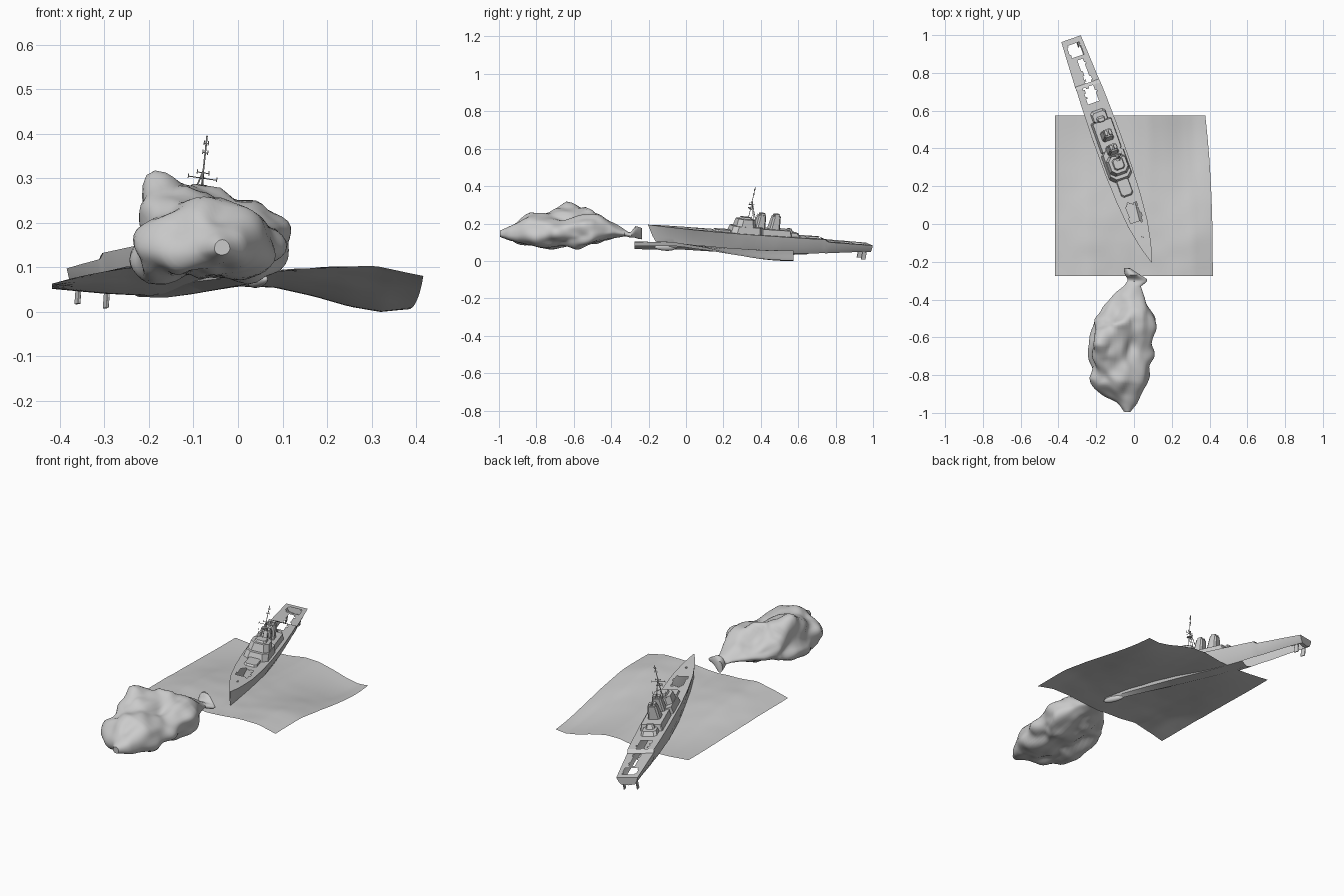
import bpy, bmesh, math
from mathutils import Vector, Matrix, noise

if "Cube" in bpy.data.objects:
    bpy.data.objects.remove(bpy.data.objects["Cube"])

SHIP = (Matrix.Translation((0.080, -0.215, 0.073)) @ Matrix.Rotation(math.radians(19.65), 4, 'Z')
        @ Matrix.Rotation(math.radians(-3.4), 4, 'X') @ Matrix.Rotation(math.radians(8), 4, 'Y'))


def make(name, verts, faces, mat=None, smooth=None):
    me = bpy.data.meshes.new(name)
    me.from_pydata([tuple(v) for v in verts], [], faces)
    bm = bmesh.new()
    bm.from_mesh(me)
    bmesh.ops.recalc_face_normals(bm, faces=bm.faces)
    bm.to_mesh(me)
    bm.free()
    if mat:
        me.transform(mat)
    ob = bpy.data.objects.new(name, me)
    bpy.context.collection.objects.link(ob)
    if smooth:
        bpy.ops.object.select_all(action='DESELECT')
        ob.select_set(True)
        bpy.context.view_layer.objects.active = ob
        bpy.ops.object.shade_smooth_by_angle(angle=math.radians(smooth))
    return ob


def interp(x, table, col=1):
    if x <= table[0][0]:
        return table[0][col]
    for a, b in zip(table, table[1:]):
        if x <= b[0]:
            return a[col] + (b[col] - a[col]) * (x - a[0]) / (b[0] - a[0])
    return table[-1][col]


def grid_faces(rows, cols, wrap=False):
    n = cols if wrap else cols - 1
    return [(i * cols + j, i * cols + (j + 1) % cols, (i + 1) * cols + (j + 1) % cols, (i + 1) * cols + j)
            for i in range(rows - 1) for j in range(n)]


# Water sheet: high front edge, low wavy back edge
front = [(-.42, .062), (-.33, .085), (-.24, .102), (-.1, .092), (0, .085), (.1, .093), (.2, .1), (.31, .103), (.42, .08)]
back = [(-.42, .052), (-.3, .041), (-.2, .036), (-.1, .041), (0, .057), (.08, .055), (.17, .035), (.25, .012),
        (.32, .0), (.38, .006)]
N = 40
verts = []
for i in range(N + 1):
    v = i / N
    y = -.275 + .85 * v
    t = min(max((y + .15) / .68, 0), 1)
    t = t * t * (3 - 2 * t)
    for j in range(N + 1):
        u = j / N
        x = -.418 + u * (.835 - .04 * v ** 2.5)
        z = interp(x, front) * (1 - t) + interp(x, back) * t
        verts.append((x, y, z + .004 * noise.noise((x * 9, y * 9, 0)) * (1 - t)))
make("water_surface", verts, grid_faces(N + 1, N + 1), smooth=60)

# Lumpy mass ahead of the bow: y, left, right, bottom, top, crest x
secs = [(-.995, -.055, -.015, .125, .165, -.04), (-.95, -.09, .02, .10, .185, -.04), (-.9, -.15, .035, .085, .21, -.08),
        (-.82, -.24, .045, .08, .255, -.14), (-.72, -.25, .085, .068, .295, -.18), (-.64, -.235, .10, .07, .35, -.18),
        (-.56, -.235, .11, .08, .305, -.15), (-.5, -.23, .11, .09, .25, -.06), (-.44, -.18, .085, .11, .215, -.02),
        (-.38, -.12, .05, .125, .195, -.02), (-.33, -.055, .035, .13, .165, -.01), (-.3, -.03, .075, .125, .15, .01),
        (-.27, -.05, .03, .12, .185, -.03), (-.235, -.055, -.02, .115, .175, -.04)]
R, C = 64, 56
verts = []
for i in range(R + 1):
    y = -.995 + .76 * i / R
    l, r, b, t, p = (interp(y, secs, k) for k in range(1, 6))
    base = min(t, .25)
    xc, w = (l + r) / 2, (r - l) / 2
    zm = b + (base - b) * .42
    amp = .052 * min(1, w / .15)
    for j in range(C):
        a = 2 * math.pi * j / C
        c, s = math.cos(a), math.sin(a)
        x = xc + w * c
        z = zm + (base - zm if s > 0 else zm - b) * s
        # upper knob rising from the body
        z += (t - base) * min(1, max(0, 3 * s)) * math.exp(-((x - p) / .065) ** 2)
        q = Vector((x * 9, y * 5.5, z * 8))
        d = amp * (noise.noise(q) + .4 * noise.noise(q * 2.1))
        verts.append((x + d * c, y + .6 * amp * noise.noise(q + Vector((9, 3, 1))), max(z + d * s, .062)))
faces = grid_faces(R + 1, C, True) + [tuple(range(C)), tuple(R * C + j for j in range(C))]
make("billowing_mass", verts, faces, smooth=50)

# Hull: s along deck, s along keel, deck half width, waterline half width, keel height, deck height
hull = [(0, .06, .002, .001, .01, .122), (.05, .09, .018, .005, .002, .121), (.1, .12, .032, .012, 0, .12),
        (.22, .22, .055, .03, 0, .117), (.36, .36, .068, .048, 0, .114), (.52, .52, .075, .064, 0, .112),
        (.72, .72, .076, .069, .002, .111), (.9, .9, .072, .065, .014, .11), (1.0, 1.0, .068, .061, .025, .11),
        (1.004, 1.004, .068, .061, .025, .097), (1.15, 1.15, .061, .053, .041, .095), (1.262, 1.262, .055, .047, .05, .093)]
S = 64
verts, stations = [], []
for i in range(S + 1):
    s0 = 1.262 * i / S
    sk, d, w, k, h = (interp(s0, hull, n) for n in range(1, 6))
    stations.append(s0)
    mid = k + (h - k) * .5
    half = [(d, s0, h), (w, (s0 + sk) / 2, mid), (w * .75, sk, k + (mid - k) * .25)]
    verts += half + [(0, sk, k)] + [(-x, y, z) for x, y, z in reversed(half)]
faces = []
for f in grid_faces(S + 1, 7):
    row, col = divmod(f[0], 7)
    # open belly beneath the aft deck
    if not (col in (2, 3) and .9 < stations[row] < 1.24):
        faces.append(f)
faces.append(tuple(S * 7 + j for j in range(7)))
make("hull", verts, faces, SHIP, 35)

# Deck with ragged openings: s0, s1, u0, u1
holes = [(.23, .33, -.03, .03), (.9, .99, -.034, .028), (1.015, 1.14, -.004, .026), (1.16, 1.23, -.036, .034)]
D, W = 126, 16
verts = []
for i in range(D + 1):
    s = 1.262 * i / D
    for j in range(W + 1):
        verts.append((interp(s, hull, 2) * (2 * j / W - 1), s, interp(s, hull, 5)))
faces = []
for f in grid_faces(D + 1, W + 1):
    c = sum((Vector(verts[k]) for k in f), Vector()) / 4
    n = .012 * noise.noise((c.x * 50, c.y * 50, 2))
    if not any(a + n < c.y < b + n and u0 + n < c.x < u1 + n for a, b, u0, u1 in holes):
        faces.append(f)
make("deck", verts, faces, SHIP)


def block(name, s0, s1, w, h0, h1, front_in=0., back_in=0., side_in=0., chamfer=.0, u=0.):
    """Tapered house with optional cut corners."""
    verts = []
    for h, a, b, e in ((h0, s0, s1, w), (h1, s0 + front_in, s1 - back_in, w - side_in)):
        c = max(chamfer, .001)
        verts += [(u + x, y, h) for x, y in ((-e + c, a), (e - c, a), (e, a + c), (e, b - c),
                                             (e - c, b), (-e + c, b), (-e, b - c), (-e, a + c))]
    faces = [tuple(range(8)), tuple(range(8, 16))] + [(j, (j + 1) % 8, 8 + (j + 1) % 8, 8 + j) for j in range(8)]
    return make(name, verts, faces, SHIP)


# Superstructure, bow to stern
block("forward_low_house", .37, .47, .034, .11, .123, .01, 0, .004, .012)
block("forward_house", .46, .64, .064, .108, .148, .012, 0, .008, .025)
block("bridge", .49, .6, .054, .146, .187, .01, .006, .008, .022)
block("bridge_roof", .515, .58, .03, .185, .197, .006, .006, .005, .01)
block("midships_house", .63, .8, .058, .108, .142, .0, .008, .007, .004)
block("aft_house", .79, .86, .042, .108, .13, .0, .015, .006, .012)
block("aft_director", .785, .82, .022, .13, .15, .006, .012, .005, .006)
for n, (a, b) in enumerate(((.602, .655), (.682, .738))):
    block(f"funnel_{n + 1}", a, b, .032, .14, .212, .016, -.002, .009, .008)
    for sx in (-1, 1):
        block(f"funnel_{n + 1}_exhaust", a + .022, b - .004, .008, .21, .224, .003, 0, .001, .002, sx * .011)
block("bow_capstan", .14, .15, .004, .115, .124)


def rod(name, p, q, r):
    p, q = Vector(p), Vector(q)
    d = q - p
    rot = d.to_track_quat('Z', 'Y')
    verts = [e + rot @ Vector((r * math.cos(k * math.pi / 3), r * math.sin(k * math.pi / 3), 0))
             for e in (p, q) for k in range(6)]
    make(name, verts, grid_faces(2, 6, True) + [tuple(range(6)), tuple(range(6, 12))], SHIP)


# Raked mast with legs, yards and aerials
foot, top = Vector((0, .562, .185)), Vector((.006, .582, .362))
rod("mast_pole", foot, top, .0018)
for sx in (-1, 1):
    rod("mast_leg", (sx * .018, .598, .185), foot.lerp(top, .55), .0018)
    rod("rudder_stock", (sx * .034, 1.225, .03), (sx * .034, 1.225, .056), .003)
    block("rudder", 1.21, 1.235, .003, .013, .052, .004, -.004, 0, .001, sx * .034)
    rod("whip_aerial", (sx * .03, .59, .185), (sx * .034, .6, .225), .001)
for t, w in ((.32, .016), (.45, .034), (.52, .014), (.78, .006), (.9, .005)):
    c = foot.lerp(top, t)
    rod("yard", c - Vector((w, 0, 0)), c + Vector((w, 0, 0)), .0012)
    rod("spur", c - Vector((0, w * .5, 0)), c + Vector((0, w * .5, 0)), .0012)
    for sx in (-1, 1):
        rod("yard_aerial", c + Vector((sx * w, 0, -.004)), c + Vector((sx * w, 0, .006)), .0012)
c = foot.lerp(top, .35)
block("mast_platform", c.y - .012, c.y + .012, .012, c.z - .002, c.z + .002, 0, 0, 0, .005)

# Sonar bulb beneath the stem
bm = bmesh.new()
bmesh.ops.create_uvsphere(bm, u_segments=16, v_segments=10, radius=1,
                          matrix=SHIP @ Matrix.Translation((0, .11, .004)) @ Matrix.Diagonal((.014, .06, .016, 1)))
for f in bm.faces:
    f.smooth = True
me = bpy.data.meshes.new("bow_bulb")
bm.to_mesh(me)
bm.free()
bpy.context.collection.objects.link(bpy.data.objects.new("bow_bulb", me))
